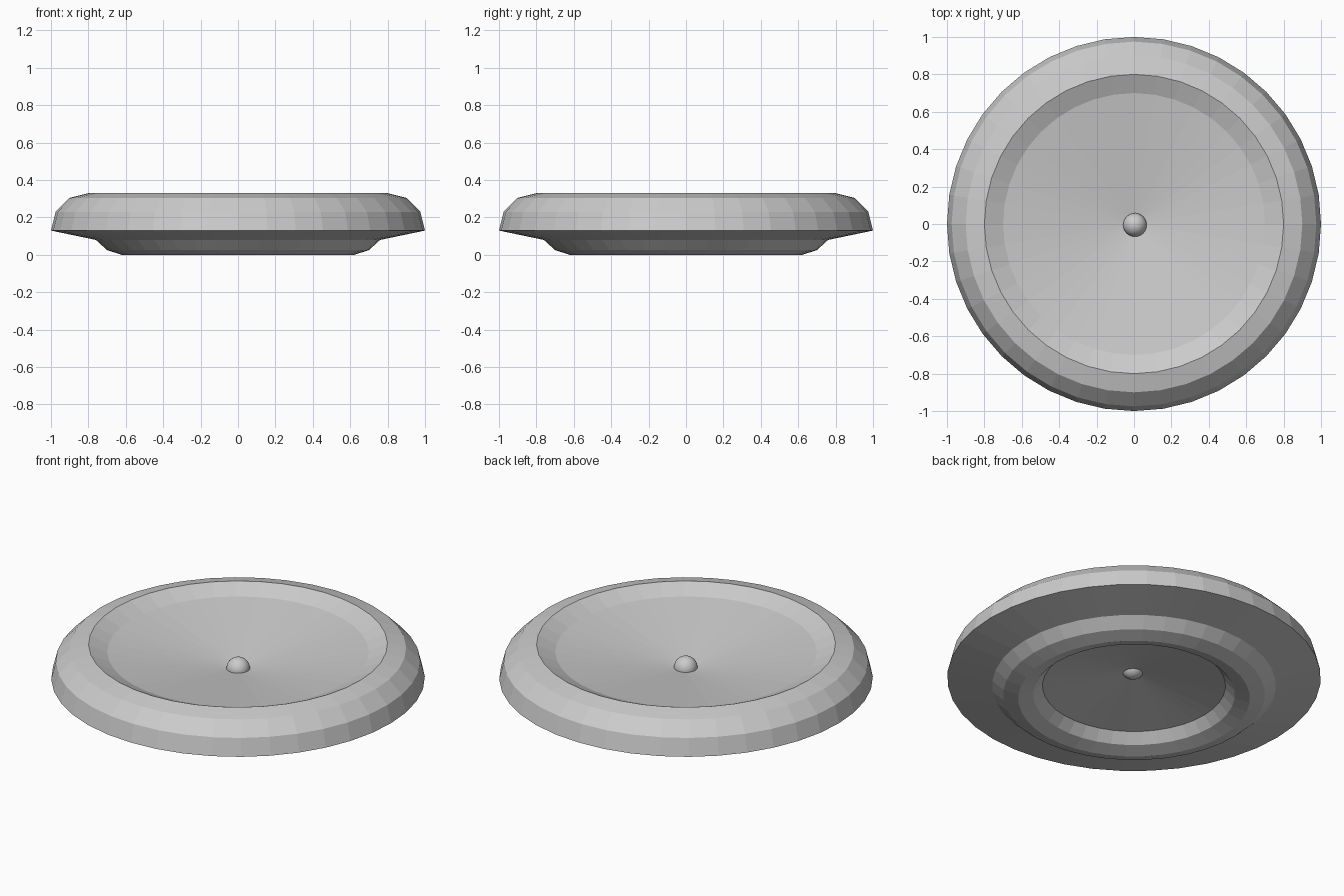
import bpy, bmesh, math

if "Cube" in bpy.data.objects:
    bpy.data.objects.remove(bpy.data.objects["Cube"])

SEGMENTS = 40


def lathe(name, profile):
    """Spin an (r, z) profile that starts and ends on the z axis."""
    bm = bmesh.new()
    verts = [bm.verts.new((r, 0, z)) for r, z in profile]
    edges = [bm.edges.new(pair) for pair in zip(verts, verts[1:])]
    bmesh.ops.spin(bm, geom=verts + edges, cent=(0, 0, 0), axis=(0, 0, 1),
                   angle=math.tau, steps=SEGMENTS, use_duplicate=False)
    bmesh.ops.remove_doubles(bm, verts=bm.verts, dist=1e-4)
    bmesh.ops.recalc_face_normals(bm, faces=bm.faces)
    mesh = bpy.data.meshes.new(name)
    bm.to_mesh(mesh)
    bm.free()
    obj = bpy.data.objects.new(name, mesh)
    bpy.context.collection.objects.link(obj)
    return obj


# Dished disc: hollow underside, foot ring, rounded rim, shallow conical top
lathe("dished_disc", [
    (0, 0.165), (0.49, 0.08), (0.54, 0.025), (0.62, 0), (0.70, 0.025),
    (0.76, 0.08), (1.0, 0.13), (0.975, 0.23), (0.90, 0.305), (0.80, 0.33),
    (0.70, 0.285), (0, 0.18)])

# Small ball set through the middle
bpy.ops.mesh.primitive_uv_sphere_add(segments=32, ring_count=16, radius=0.063,
                                     location=(0.005, -0.005, 0.19))
ball = bpy.context.object
ball.name = "centre_ball"
bpy.ops.object.shade_smooth()
